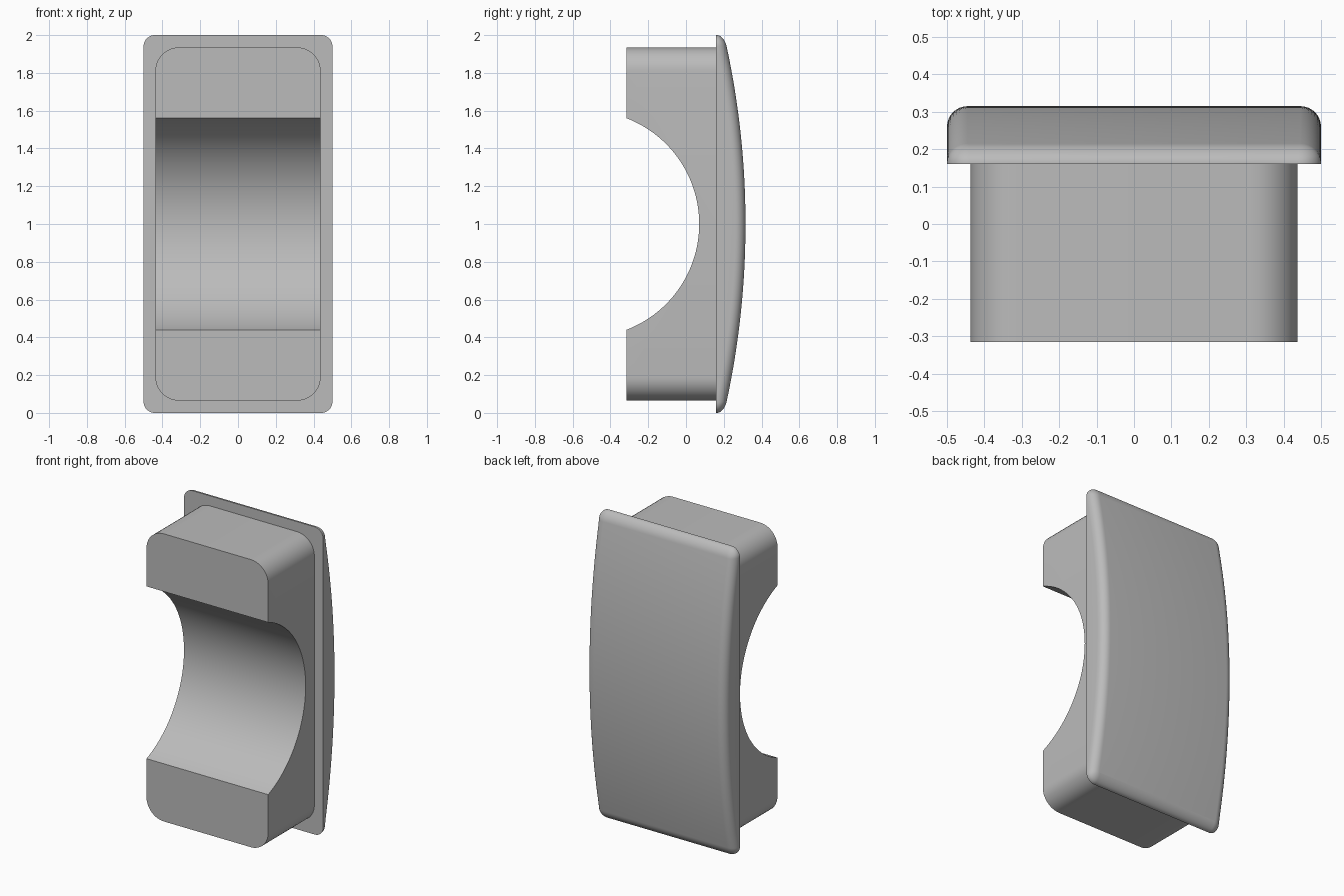
import bpy
import bmesh
from math import sin, cos, pi, radians, sqrt

cube = bpy.data.objects.get("Cube")
if cube:
    bpy.data.objects.remove(cube)

grey = bpy.data.materials.new("satin_grey")
grey.use_nodes = True
colour = (0.5, 0.5, 0.5, 1)
grey.diffuse_color = colour
grey.node_tree.nodes["Principled BSDF"].inputs["Base Color"].default_value = colour

MID = 1.0         # height of the centre line
SEAM = 0.16       # plane where the cap meets the plug
BACK = 0.315      # outermost point of the crowned back
CROWN = 4.47      # radius of the crowned back
FILLET = 0.055


def half_outline(half_w, half_h, radius, inset=0, corner=10, side=40):
    """Right half of a rounded rectangle, bottom to top, as (x, z)."""
    cx, cz, r = half_w - radius, half_h - radius, radius - inset
    low = [(cx + r * sin(a), -cz - r * cos(a))
           for a in (pi / 2 * i / corner for i in range(corner + 1))]
    straight = [(cx + r, cz * (2 * i / side - 1)) for i in range(1, side)]
    high = [(x, -z) for x, z in reversed(low)]
    return low + straight + high


def loft(name, layers):
    """Join mirrored half outlines, each with its depth rule, into a closed solid."""
    bm = bmesh.new()
    rings = []
    for half, depth in layers:
        pts = half + [(-x, z) for x, z in reversed(half)]
        rings.append([bm.verts.new((x, depth(z), z + MID)) for x, z in pts])
    n = len(rings[0])
    for a, b in zip(rings, rings[1:]):
        for i in range(n):
            j = (i + 1) % n
            bm.faces.new((a[i], a[j], b[j], b[i]))
    # front stays one flat face; back is strips that follow the crown
    bm.faces.new(rings[0])
    last = rings[-1]
    for i in range(n // 2 - 1):
        bm.faces.new((last[i], last[i + 1], last[n - 2 - i], last[n - 1 - i]))
    bmesh.ops.recalc_face_normals(bm, faces=bm.faces)
    mesh = bpy.data.meshes.new(name)
    bm.to_mesh(mesh)
    bm.free()
    mesh.materials.append(grey)
    obj = bpy.data.objects.new(name, mesh)
    bpy.context.collection.objects.link(obj)
    return obj


def activate(obj):
    bpy.ops.object.select_all(action='DESELECT')
    obj.select_set(True)
    bpy.context.view_layer.objects.active = obj


def crown(z):
    return BACK - CROWN + sqrt(CROWN ** 2 - z ** 2)


def cap_depth(t):
    """Depth rule for one step of the rounded edge; thins out near the ends."""
    def depth(z):
        h = min(FILLET, crown(z) - SEAM - 0.004)
        return crown(z) - h * (1 - sin(t))
    return depth


# Crowned cap with a rounded rim
layers = [(half_outline(0.5, 1, 0.06), lambda z: SEAM)]
for k in range(9):
    t = pi / 2 * k / 8
    layers.append((half_outline(0.5, 1, 0.06, FILLET * (1 - cos(t))), cap_depth(t)))
cap = loft("crowned_cap", layers)

# Plug block behind the cap
plug_half = half_outline(0.4375, 0.935, 0.125, side=2)
plug = loft("plug_block", [(plug_half, lambda z: -BACK),
                           (plug_half, lambda z: SEAM + 0.01)])

# Round saddle cut across the plug
bpy.ops.mesh.primitive_cylinder_add(vertices=128, radius=0.6, depth=2,
                                    location=(0, -0.53, MID),
                                    rotation=(0, pi / 2, 0))
cutter = bpy.context.object
cutter.name = "saddle_cutter"
cutter.data.materials.append(grey)
cutter.hide_render = True
mod = plug.modifiers.new("saddle", 'BOOLEAN')
mod.operation = 'DIFFERENCE'
mod.solver = 'EXACT'
mod.object = cutter
activate(plug)
bpy.ops.object.modifier_apply(modifier=mod.name)
bpy.data.objects.remove(cutter)

for obj in (cap, plug):
    activate(obj)
    bpy.ops.object.shade_smooth_by_angle(angle=radians(30))
